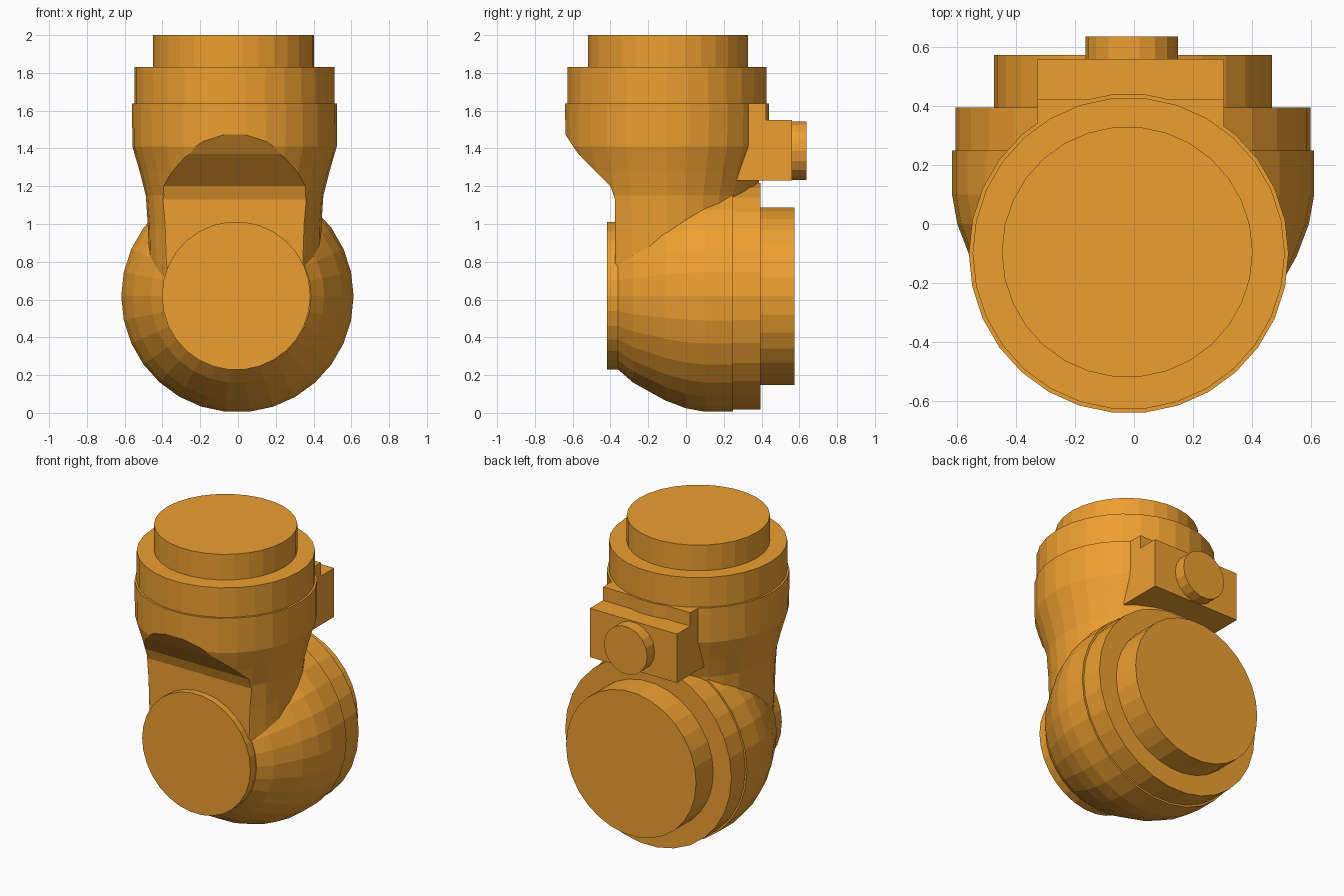
import bpy, bmesh, math
from mathutils import Vector

if "Cube" in bpy.data.objects:
    bpy.data.objects.remove(bpy.data.objects["Cube"])

# Orange paint shared by every part
paint = bpy.data.materials.new("orange_paint")
paint.diffuse_color = (0.85, 0.35, 0.03, 1)
paint.use_nodes = True
paint.node_tree.nodes["Principled BSDF"].inputs["Base Color"].default_value = paint.diffuse_color


def finish(name, bm):
    bmesh.ops.recalc_face_normals(bm, faces=bm.faces)
    mesh = bpy.data.meshes.new(name)
    bm.to_mesh(mesh)
    bm.free()
    mesh.materials.append(paint)
    obj = bpy.data.objects.new(name, mesh)
    bpy.context.collection.objects.link(obj)
    return obj


def lathe(name, profile, origin, along_y=False, sides=30):
    """Closed solid of revolution from (radius, distance along axis) pairs."""
    bm = bmesh.new()
    rings = []
    for r, h in profile:
        ring = []
        for i in range(sides):
            a = 2 * math.pi * i / sides
            u, v = r * math.cos(a), r * math.sin(a)
            p = Vector((u, h, v)) if along_y else Vector((u, v, h))
            ring.append(bm.verts.new(p + Vector(origin)))
        rings.append(ring)
    for a, b in zip(rings, rings[1:]):
        for i in range(sides):
            j = (i + 1) % sides
            bm.faces.new((a[i], a[j], b[j], b[i]))
    bm.faces.new(rings[0])
    bm.faces.new(rings[-1])
    return finish(name, bm)


def prism(name, outline, x0, x1):
    """Outline of (y, z) points extruded along x."""
    bm = bmesh.new()
    face = bm.faces.new([bm.verts.new((x0, y, z)) for y, z in outline])
    ext = bmesh.ops.extrude_face_region(bm, geom=[face])
    moved = [g for g in ext["geom"] if isinstance(g, bmesh.types.BMVert)]
    bmesh.ops.translate(bm, verts=moved, vec=(x1 - x0, 0, 0))
    return finish(name, bm)


# Upright housing: wide drum tapering into a neck
upper = (-0.018, -0.1, 0)
housing = lathe("upper_housing", [(0.44, 0.60), (0.455, 0.80), (0.46, 1.0),
                (0.47, 1.15), (0.503, 1.28), (0.541, 1.41), (0.543, 1.638)], upper)

# Flat front and curved scoop cut out of the housing
cutter = prism("scoop_cutter", [(-0.375, 0.4), (-0.375, 1.13), (-0.40, 1.20),
               (-0.57, 1.37), (-0.65, 1.49), (-0.9, 1.49), (-0.9, 0.4)], -0.8, 0.8)
mod = housing.modifiers.new("scoop", 'BOOLEAN')
mod.operation = 'DIFFERENCE'
mod.solver = 'EXACT'
mod.object = cutter
deps = bpy.context.evaluated_depsgraph_get()
housing.data = bpy.data.meshes.new_from_object(housing.evaluated_get(deps))
housing.modifiers.clear()
bpy.data.objects.remove(cutter)

# Stepped collar and top cap
lathe("upper_collar", [(0.53, 1.63), (0.53, 1.832)], upper)
lathe("top_cap", [(0.426, 1.82), (0.426, 2.0)], (-0.023, -0.095, 0))

# Horizontal joint housing, rounded towards the front
joint = (-0.003, 0, 0.618)
lathe("joint_housing", [(0.39, -0.36), (0.46, -0.28), (0.555, -0.11),
      (0.597, 0.0), (0.615, 0.10), (0.615, 0.25)], joint, True)
lathe("joint_flange", [(0.603, 0.24), (0.603, 0.395)], joint, True)
lathe("joint_back_cap", [(0.472, 0.38), (0.472, 0.574)], joint, True)
lathe("joint_front_disc", [(0.393, -0.418), (0.393, -0.34)], (-0.01, 0, 0.62), True)

# Connector block with stepped top, and its round plug
prism("connector_block", [(0.1, 1.23), (0.56, 1.23), (0.56, 1.55),
      (0.423, 1.55), (0.423, 1.638), (0.1, 1.638)], -0.327, 0.306)
lathe("connector_plug", [(0.157, 0.55), (0.157, 0.637)], (-0.008, 0, 1.388), True, 18)
